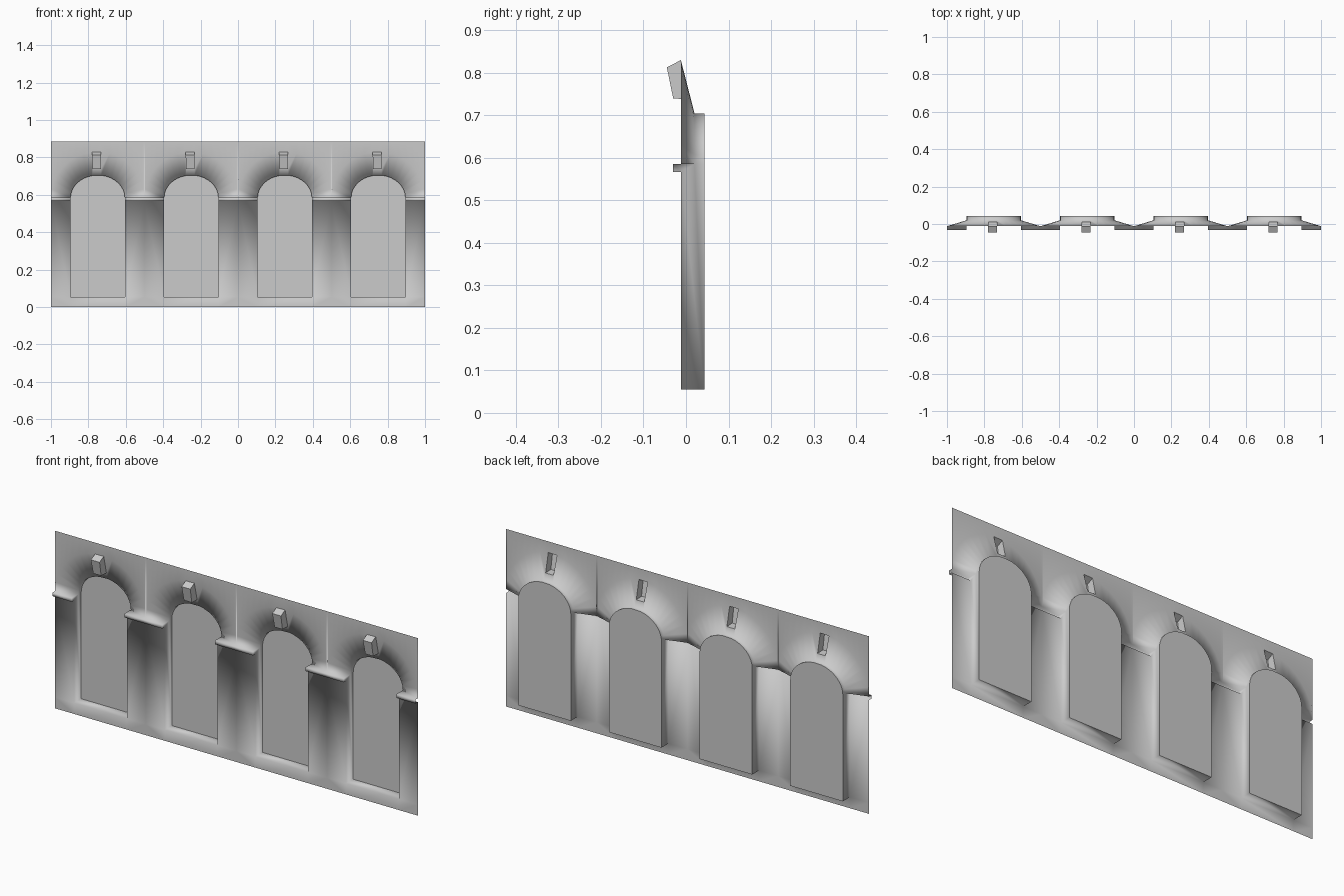
import bpy, bmesh, math

if "Cube" in bpy.data.objects:
    bpy.data.objects.remove(bpy.data.objects["Cube"])

BAYS = [-0.75, -0.25, 0.25, 0.75]
W, HALF = 0.145, 0.25                     # opening half width, bay half width
FRONT, SPLAY, BACK, LEDGE = -0.012, 0.02, 0.043, -0.031
SILL, UNDER, SPRING, TOP = 0.055, 0.566, 0.585, 0.885
IN_RISE, OUT_RISE = 0.12, 0.245
KEY_W, KEY_SHIFT, KEY_Z = 0.024, -0.006, 0.737
N = 8                                     # segments per half arch


def build(name, faces, smooth):
    """Weld a list of polygons into one open sheet facing -y."""
    bm = bmesh.new()
    for f in faces:
        bm.faces.new([bm.verts.new(p) for p in f])
    bmesh.ops.remove_doubles(bm, verts=bm.verts, dist=0.0004)
    bmesh.ops.recalc_face_normals(bm, faces=bm.faces)
    bm.normal_update()
    if sum(f.normal.y * f.calc_area() for f in bm.faces) > 0:
        bmesh.ops.reverse_faces(bm, faces=bm.faces)
    for f in bm.faces:
        f.smooth = smooth
    me = bpy.data.meshes.new(name)
    bm.to_mesh(me)
    bm.free()
    ob = bpy.data.objects.new(name, me)
    bpy.context.collection.objects.link(ob)
    return ob


def arch(s, rx, rise):
    """Half arch from the springing to the edge of the keystone (x, z)."""
    end = math.acos((KEY_W + s * KEY_SHIFT) / rx)
    return [(s * rx * math.cos(end * i / N), SPRING + rise * math.sin(end * i / N))
            for i in range(N + 1)]


wall = []
for n, cx in enumerate(BAYS):
    def add(*pts):
        wall.append([(cx + x, y, z) for x, y, z in pts])

    inner, outer, mid = {}, {}, {}
    for s in (-1, 1):
        a, b = s * W, s * HALF
        P, O = arch(s, W, IN_RISE), arch(s, HALF, OUT_RISE)
        inner[s], outer[s] = P, O
        t = (KEY_Z - P[N][1]) / (O[N][1] - P[N][1])
        mid[s] = (P[N][0] * 0.9, SPLAY + t * (FRONT - SPLAY), KEY_Z)
        # splayed arch, reveal and spandrel
        for (p, q), (o, r), last in zip(zip(P, P[1:]), zip(O, O[1:]), [0] * (N - 1) + [1]):
            extra = [mid[s]] if last else []
            add((p[0], SPLAY, p[1]), (q[0], SPLAY, q[1]), *extra,
                (r[0], FRONT, r[1]), (o[0], FRONT, o[1]))
            add((p[0], SPLAY, p[1]), (q[0], SPLAY, q[1]),
                (q[0], BACK, q[1]), (p[0], BACK, p[1]))
            add((o[0], FRONT, o[1]), (r[0], FRONT, r[1]),
                (r[0], FRONT, TOP), (o[0], FRONT, TOP))
        # pier front and jamb
        add((a, FRONT, SILL), (b, FRONT, SILL), (b, FRONT, UNDER), (a, FRONT, UNDER))
        add((a, FRONT, 0), (b, FRONT, 0), (b, FRONT, SILL), (a, FRONT, SILL))
        add((a, FRONT, SILL), (a, FRONT, UNDER), (a, LEDGE, UNDER), (a, LEDGE, SPRING),
            (a, SPLAY, SPRING), (a, BACK, SPRING), (a, BACK, SILL))
        # impost ledge: underside, front, top
        add((a, FRONT, UNDER), (b, FRONT, UNDER), (b, LEDGE, UNDER), (a, LEDGE, UNDER))
        add((a, LEDGE, UNDER), (b, LEDGE, UNDER), (b, LEDGE, SPRING), (a, LEDGE, SPRING))
        add((a, LEDGE, SPRING), (b, LEDGE, SPRING), (b, FRONT, SPRING), (a, SPLAY, SPRING))

    # crown strips around the keystone opening, and the sill
    (pl, pr), (ol, orr) = [(d[-1][N], d[1][N]) for d in (inner, outer)]
    L, R = (pl[0], SPLAY, pl[1]), (pr[0], SPLAY, pr[1])
    add(L, R, mid[1], mid[-1])
    add(L, R, (pr[0], BACK, pr[1]), (pl[0], BACK, pl[1]))
    add((ol[0], FRONT, ol[1]), (orr[0], FRONT, orr[1]), (orr[0], FRONT, TOP), (ol[0], FRONT, TOP))
    add((-W, FRONT, 0), (W, FRONT, 0), (W, FRONT, SILL), (-W, FRONT, SILL))
    add((-W, FRONT, SILL), (W, FRONT, SILL), (W, BACK, SILL), (-W, BACK, SILL))

    # flat back of the niche
    outline = [(-W, SILL)] + inner[-1] + inner[1][::-1] + [(W, SILL)]
    build(f"niche_back_{n + 1}", [[(cx + x, BACK, z) for x, z in outline]], False)

    # tapered keystone, open at the back
    side = {}
    for s in (-1, 1):
        o, m = outer[s][N], mid[s]
        side[s] = [(cx + o[0], FRONT, o[1]), (cx + o[0], -0.045, 0.812),
                   (cx + m[0], -0.03, 0.739), (cx + m[0], m[1], m[2])]
    key = [side[-1], side[1]]
    key += [[side[-1][i], side[1][i], side[1][i + 1], side[-1][i + 1]] for i in range(3)]
    build(f"keystone_{n + 1}", key, False)

build("arcade_wall", wall, True)
